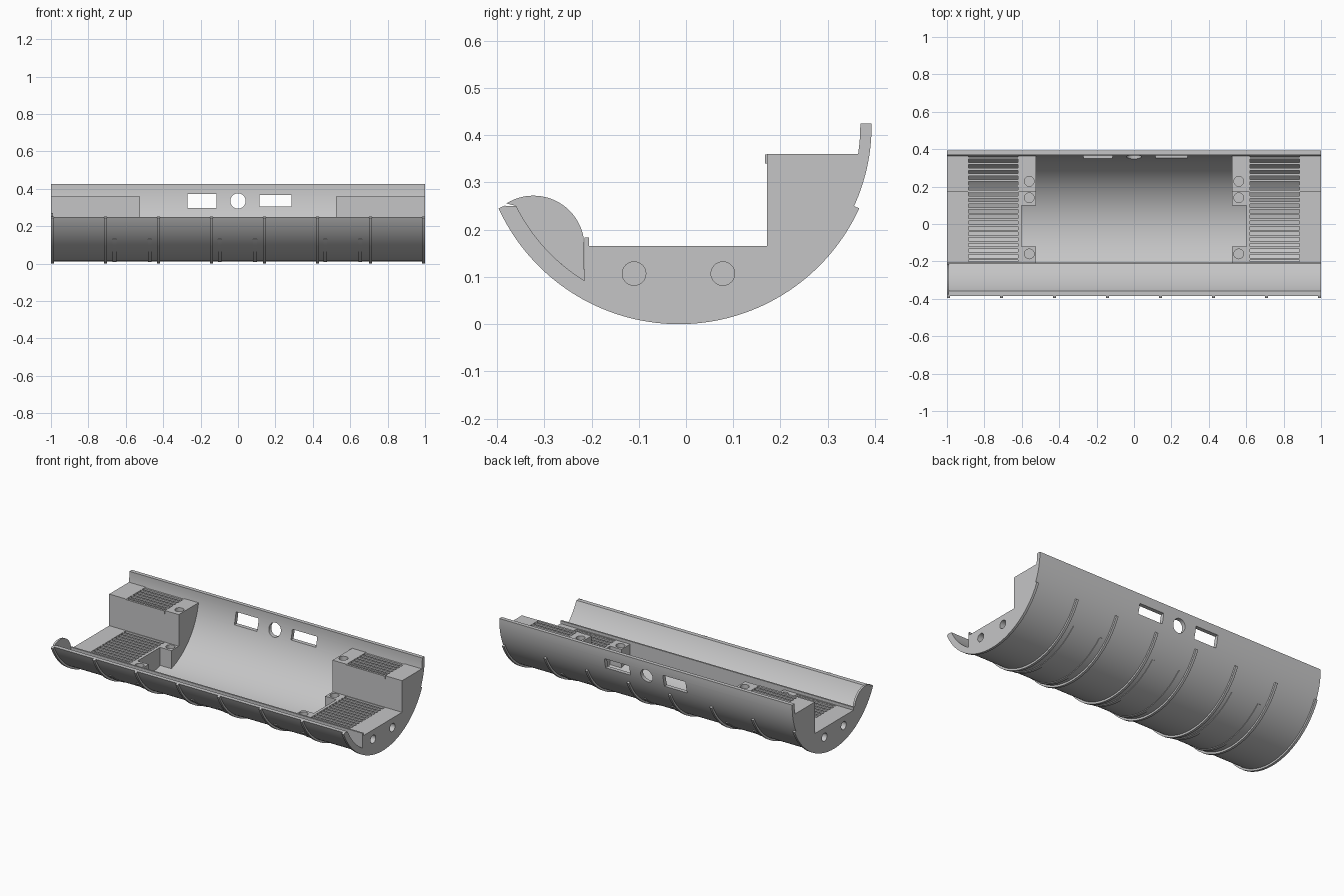
import bpy, bmesh, math
from mathutils import Matrix

if "Cube" in bpy.data.objects:
    bpy.data.objects.remove(bpy.data.objects["Cube"])

CY, CZ = -0.015, 0.42          # axis of the tube
R_OUT, R_IN = 0.408, 0.384

grey = bpy.data.materials.new("light grey plastic")
grey.diffuse_color = (0.56, 0.56, 0.565, 1)
grey.use_nodes = True
grey.node_tree.nodes["Principled BSDF"].inputs["Base Color"].default_value = grey.diffuse_color


def make(name, bm):
    bmesh.ops.recalc_face_normals(bm, faces=bm.faces[:])
    me = bpy.data.meshes.new(name)
    bm.to_mesh(me)
    bm.free()
    me.materials.append(grey)
    ob = bpy.data.objects.new(name, me)
    bpy.context.collection.objects.link(ob)
    return ob


def arc(r, a0, a1, n=72):
    """Arc points in (y, z); angles in degrees around the tube axis."""
    return [(CY + r * math.cos(math.radians(a0 + (a1 - a0) * i / n)),
             CZ + r * math.sin(math.radians(a0 + (a1 - a0) * i / n))) for i in range(n + 1)]


def prism(bm, pts, x0, x1):
    """Extrude a (y, z) profile along x."""
    f = bm.faces.new([bm.verts.new((x0, y, z)) for y, z in pts])
    r = bmesh.ops.extrude_face_region(bm, geom=[f])
    vs = [v for v in r["geom"] if isinstance(v, bmesh.types.BMVert)]
    bmesh.ops.translate(bm, verts=vs, vec=(x1 - x0, 0, 0))


def box(bm, x0, x1, y0, y1, z0, z1):
    prism(bm, [(y0, z0), (y1, z0), (y1, z1), (y0, z1)], x0, x1)


def cyl(bm, r, depth, loc, axis):
    rot = {"x": Matrix.Rotation(math.pi / 2, 4, "Y"),
           "y": Matrix.Rotation(math.pi / 2, 4, "X"), "z": Matrix()}[axis]
    bmesh.ops.create_cone(bm, cap_ends=True, segments=32, radius1=r, radius2=r,
                          depth=depth, matrix=Matrix.Translation(loc) @ rot)


def cut(ob, bm):
    """Subtract every solid in bm from ob, then drop the cutter."""
    cutter = make("cutter", bm)
    cutter.hide_render = True
    m = ob.modifiers.new("cut", "BOOLEAN")
    m.operation, m.solver, m.object = "DIFFERENCE", "EXACT", cutter
    bpy.context.view_layer.objects.active = ob
    bpy.ops.object.modifier_apply(modifier=m.name)
    bpy.data.objects.remove(cutter)


def mirror(ob):
    m = ob.modifiers.new("mirror", "MIRROR")
    m.use_axis = (True, False, False)


def smooth(ob):
    bpy.ops.object.select_all(action="DESELECT")
    ob.select_set(True)
    bpy.context.view_layer.objects.active = ob
    bpy.ops.object.shade_smooth_by_angle(angle=math.radians(30))


def drop(r, z):
    """Angle below horizontal at which radius r reaches height z."""
    return math.degrees(math.asin((CZ - z) / r))


# curved trough shell, low front edge and tall back edge
bm = bmesh.new()
prof = arc(R_OUT, 180 + drop(R_OUT, 0.25), 360) + [(CY + R_OUT, 0.425), (CY + R_IN, 0.425)]
prof += arc(R_IN, 360, 180 + drop(R_IN, 0.25))
prism(bm, prof, -1, 1)
shell = make("trough_shell", bm)

# two windows and a round hole in the back wall
bm = bmesh.new()
box(bm, -0.27, -0.115, 0.2, 0.5, 0.298, 0.372)
box(bm, 0.115, 0.285, 0.2, 0.5, 0.306, 0.367)
cyl(bm, 0.041, 0.3, (0, 0.35, 0.335), "y")
cut(shell, bm)
smooth(shell)

# stepped end block, one side modelled and mirrored
R_B = R_IN + 0.001
front_a = 180 + math.degrees(math.acos((CY + 0.206) / R_B))
bm = bmesh.new()
prof = arc(R_B, front_a, 360 - drop(R_B, 0.36), 60)
prof += [(0.172, 0.36), (0.172, 0.165), (-0.206, 0.165)]
prism(bm, prof, 0.525, 1)
block = make("end_block", bm)

# side notch, open pockets
bm = bmesh.new()
box(bm, 0.4, 0.602, -0.12, 0.1, -0.1, 0.3)
box(bm, 0.62, 0.885, -0.2, 0.168, -0.1, 0.3)
box(bm, 0.62, 0.885, 0.182, 0.45, -0.1, 0.5)
cut(block, bm)
# screw holes on top and wire holes in the end face
bm = bmesh.new()
for y, z in ((0.228, 0.36), (0.14, 0.165), (-0.16, 0.165)):
    cyl(bm, 0.026, 0.12, (0.56, y, z), "z")
for y in (-0.11, 0.078):
    cyl(bm, 0.025, 0.18, (1, y, 0.107), "x")
cut(block, bm)
smooth(block)
mirror(block)

# thin grille bars spanning the pockets
bm = bmesh.new()
for i in range(19):
    y = -0.187 + i * 0.03
    top = 0.165 if y < 0.172 else 0.36
    if y < 0.355:
        box(bm, 0.618, 0.887, y - 0.006, y + 0.006, top - 0.02, top - 0.001)
mirror(make("grille_bars", bm))

# long thin divider behind the front channel
bm = bmesh.new()
box(bm, -1, 1, -0.215, -0.205, 0.085, 0.183)
make("channel_divider", bm)

# rounded plate closing one end of the front channel
bm = bmesh.new()
a0 = 180 + drop(R_IN, 0.25)
a1 = 180 + math.degrees(math.acos((CY + 0.215) / R_IN))
prof = arc(R_IN, a0, a1, 16)
for i in range(25):
    t = math.radians(10 + (122 - 10) * i / 24)
    prof.append((-0.323 + 0.108 * math.cos(t), 0.164 + 0.108 * math.sin(t)))
prism(bm, prof, -1, -0.988)
make("channel_end_plate", bm)


# raised hoops round the outside
def hoops(name, xs, width, r, z_end):
    bm = bmesh.new()
    a = drop(r, z_end)
    for x in xs:
        prism(bm, arc(r, 180 + a, 360 - a) + arc(R_OUT - 0.004, 360 - a, 180 + a),
              x - width / 2, x + width / 2)
    smooth(make(name, bm))


hoops("long_hoops", [-0.9925 + i * 0.28357 for i in range(8)], 0.015, 0.42, 0.245)
hoops("short_hoops", [c + s * 0.094 for c in (-0.566, -0.003, 0.56) for s in (-1, 1)],
      0.02, 0.412, 0.13)
